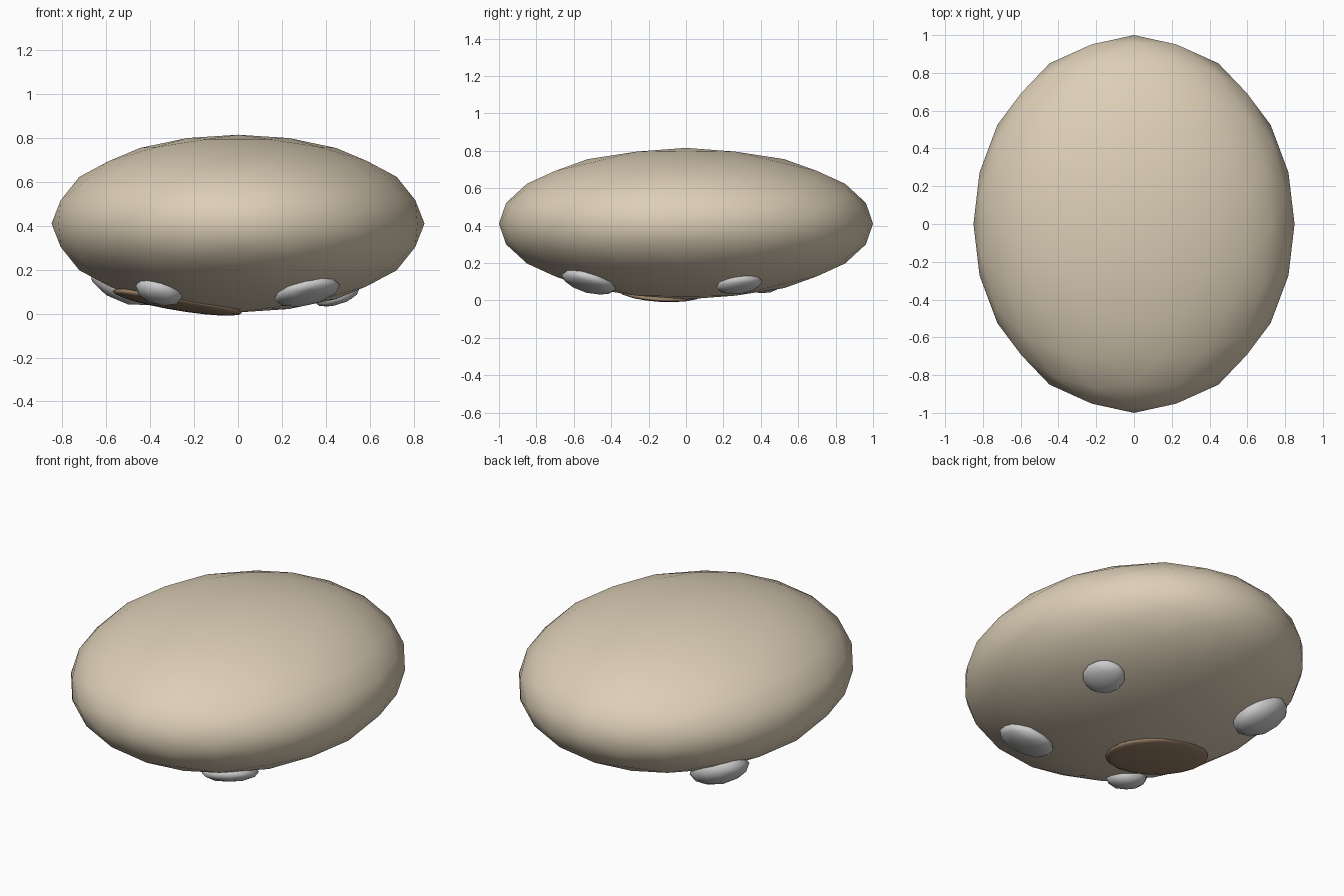
import bpy, bmesh, math
from mathutils import Vector, Matrix

if "Cube" in bpy.data.objects:
    bpy.data.objects.remove(bpy.data.objects["Cube"])

BODY_R = Vector((0.85, 1.0, 0.405))
BODY_C = Vector((0.0, 0.0, 0.411))


def material(name, rgb):
    m = bpy.data.materials.new(name)
    m.diffuse_color = (*rgb, 1.0)
    m.use_nodes = True
    m.node_tree.nodes["Principled BSDF"].inputs["Base Color"].default_value = m.diffuse_color
    return m


def icoball(name, matrix, levels, mat=None):
    """Axis-aligned icosahedron, subdivided onto the unit sphere, then transformed."""
    bm = bmesh.new()
    phi = (1 + math.sqrt(5)) / 2
    for a in (-1, 1):
        for b in (-phi, phi):
            for co in ((b, a, 0), (0, b, a), (a, 0, b)):
                bm.verts.new(Vector(co).normalized())
    bmesh.ops.convex_hull(bm, input=bm.verts[:])
    for _ in range(levels):
        bmesh.ops.subdivide_edges(bm, edges=bm.edges[:], cuts=1, use_grid_fill=True)
        for v in bm.verts:
            v.co.normalize()
    bmesh.ops.transform(bm, matrix=matrix, verts=bm.verts[:])
    bmesh.ops.recalc_face_normals(bm, faces=bm.faces[:])
    for f in bm.faces:
        f.smooth = True
    me = bpy.data.meshes.new(name)
    bm.to_mesh(me)
    bm.free()
    if mat:
        me.materials.append(mat)
    ob = bpy.data.objects.new(name, me)
    bpy.context.collection.objects.link(ob)
    return ob


def on_underside(x, y, radii, sink=0.0):
    """Matrix for a flattened blob lying on the underside of the body."""
    z = -BODY_R.z * math.sqrt(1 - (x / BODY_R.x) ** 2 - (y / BODY_R.y) ** 2)
    n = Vector((x / BODY_R.x ** 2, y / BODY_R.y ** 2, z / BODY_R.z ** 2)).normalized()
    rot = Vector((0, 0, -1)).rotation_difference(n).to_matrix().to_4x4()
    pos = BODY_C + Vector((x, y, z)) - n * sink
    return Matrix.Translation(pos) @ rot @ Matrix.Diagonal((*radii, 1.0))


# Large flattened pebble body
icoball("stone_body",
        Matrix.Translation(BODY_C) @ Matrix.Diagonal((*BODY_R, 1.0)),
        2, material("sandstone", (0.72, 0.62, 0.47)))

# Thin brown stain just breaking through the underside
icoball("brown_patch", on_underside(-0.28, -0.14, (0.30, 0.24, 0.036), 0.021),
        2, material("brown", (0.33, 0.22, 0.14)))

# Four small grey pebbles stuck to the underside
for name, x, y, r in (
        ("front_right_pebble", 0.315, -0.52, (0.155, 0.15, 0.05)),
        ("back_right_pebble", 0.45, 0.285, (0.11, 0.125, 0.045)),
        ("front_left_pebble", -0.36, -0.49, (0.11, 0.11, 0.06)),
        ("back_left_pebble", -0.52, 0.43, (0.17, 0.15, 0.085))):
    icoball(name, on_underside(x, y, r), 1)
